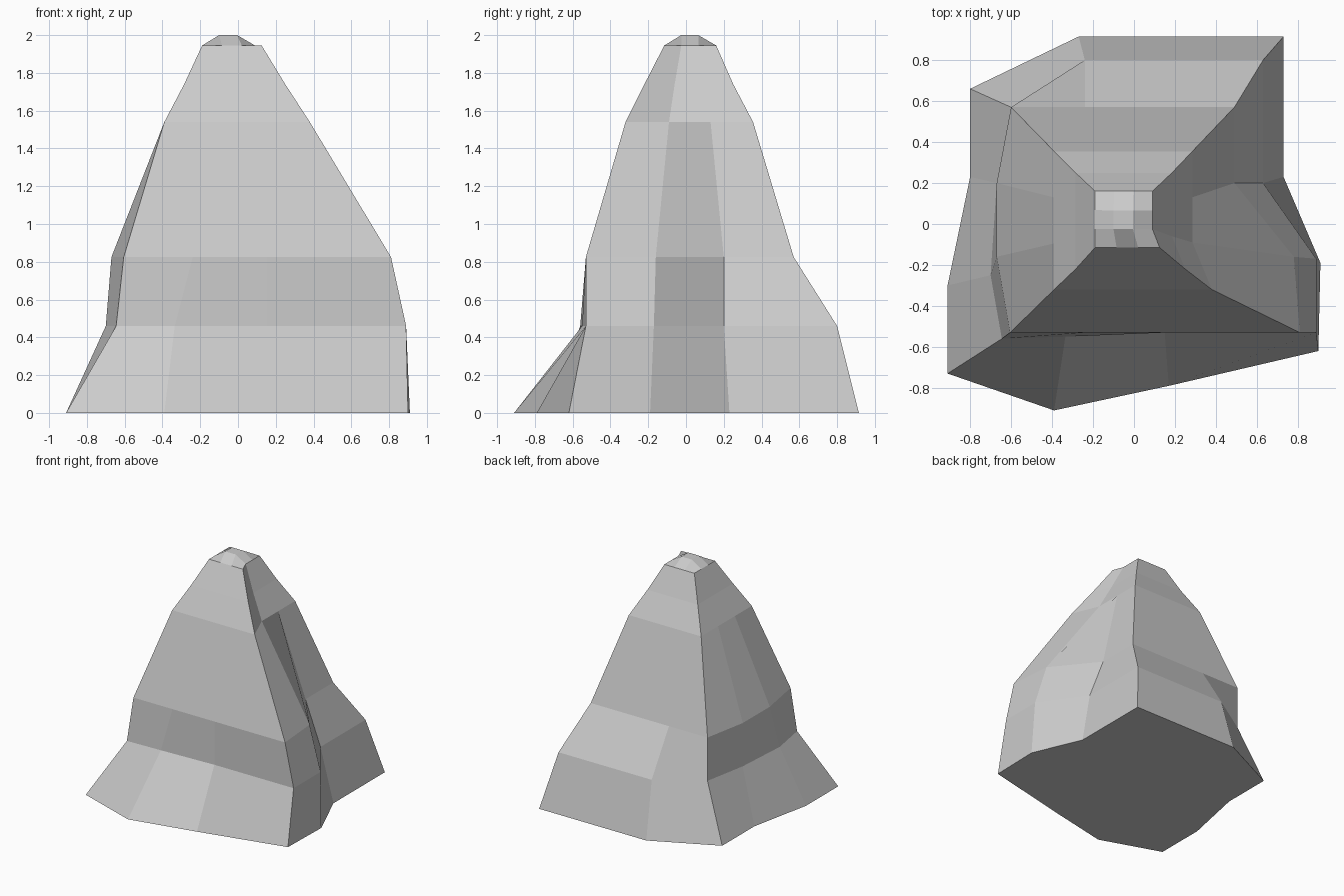
import bpy, bmesh

if "Cube" in bpy.data.objects:
    bpy.data.objects.remove(bpy.data.objects["Cube"])


def between(a, b, t):
    return tuple(p + (q - p) * t for p, q in zip(a, b))


def ring(z, corners, **sides):
    """Twelve points: four corners (FL, FR, BR, BL), two more per side."""
    pts = []
    for i, name in enumerate(("front", "right", "back", "left")):
        a, b = corners[i], corners[(i + 1) % 4]
        mids = sides.get(name) or (between(a, b, 1 / 3), between(a, b, 2 / 3))
        pts += [a, *mids]
    return [(x, y, z) for x, y in pts]


# Cross-sections from the flared foot to the narrow tip
rings = [
    ring(0, [(-.91, -.73), (.90, -.62), (.73, .915), (-.80, .66)],
         front=[(-.39, -.91), (.17, -.79)], right=[(.91, -.19), (.73, .23)],
         back=[(.22, .915), (-.27, .915)], left=[(-.80, .23), (-.91, -.30)]),
    ring(.46, [(-.645, -.56), (.89, -.53), (.63, .80), (-.60, .57)],
         front=[(-.335, -.55), (.15, -.53)], right=[(.89, -.17), (.63, .20)],
         back=[(.20, .80), (-.24, .80)], left=[(-.67, .20), (-.70, -.25)]),
    ring(.825, [(-.605, -.53), (.81, -.53), (.49, .57), (-.60, .57)],
         front=[(-.24, -.53), (.15, -.53)], right=[(.78, -.16), (.49, .20)],
         back=[(.13, .57), (-.24, .57)], left=[(-.67, .20), (-.67, -.16)]),
    ring(1.54, [(-.39, -.32), (.38, -.32), (.285, .355), (-.39, .355)],
         right=[(.285, -.09), (.285, .13)]),
    ring(1.74, [(-.285, -.22), (.25, -.22), (.185, .25), (-.285, .25)],
         right=[(.185, -.06), (.185, .10)]),
    ring(1.945, [(-.19, -.115), (.125, -.115), (.09, .16), (-.19, .16)],
         right=[(.09, -.025), (.09, .065)]),
]

bm = bmesh.new()
loops = [[bm.verts.new(p) for p in r] for r in rings]

# Sides and flat underside
for low, high in zip(loops, loops[1:]):
    for i in range(12):
        j = (i + 1) % 12
        bm.faces.new((low[i], low[j], high[j], high[i]))
bm.faces.new(loops[0][::-1])

# Raised square at the tip with chamfered surround
cap = [bm.verts.new((x, y, 2)) for x, y in
       ((-.10, -.025), (-.005, -.025), (-.005, .065), (-.10, .065))]
bm.faces.new(cap)
top = loops[-1]
for k in range(4):
    c = 3 * k
    bm.faces.new((top[c - 1], top[c], top[c + 1], cap[k]))
    bm.faces.new((top[c + 1], top[c + 2], cap[(k + 1) % 4], cap[k]))

bmesh.ops.recalc_face_normals(bm, faces=bm.faces)
mesh = bpy.data.meshes.new("rock_spire")
bm.to_mesh(mesh)
bm.free()
rock = bpy.data.objects.new("rock_spire", mesh)
bpy.context.collection.objects.link(rock)
